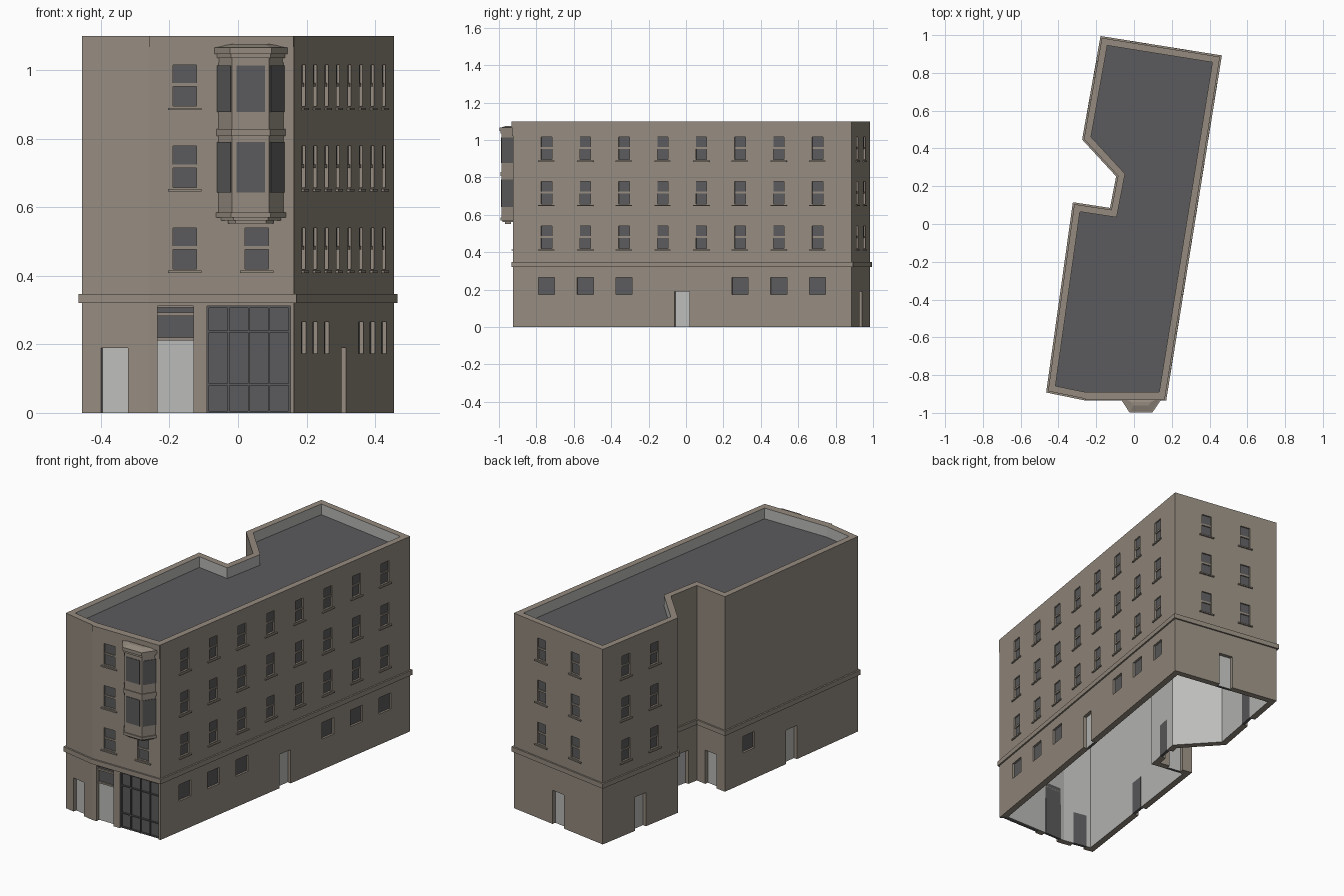
import bpy, bmesh
from mathutils import Matrix, Vector

if "Cube" in bpy.data.objects:
    bpy.data.objects.remove(bpy.data.objects["Cube"])


def material(name, col):
    m = bpy.data.materials.new(name)
    m.use_nodes = True
    m.diffuse_color = (*col, 1)
    m.node_tree.nodes["Principled BSDF"].inputs["Base Color"].default_value = (*col, 1)
    return m


STONE = material("brown stone", (0.30, 0.26, 0.215))
PALE = material("pale grey", (0.50, 0.50, 0.49))
DARK = material("dark grey", (0.105, 0.105, 0.11))
MATS = [STONE, PALE, DARK]
S, P, D = 0, 1, 2


def finish(bm, name):
    bmesh.ops.recalc_face_normals(bm, faces=bm.faces[:])
    me = bpy.data.meshes.new(name)
    bm.to_mesh(me)
    bm.free()
    for m in MATS:
        me.materials.append(m)
    ob = bpy.data.objects.new(name, me)
    bpy.context.collection.objects.link(ob)
    return ob


def offset(poly, d):
    """Move every side of a counter-clockwise outline inward by d."""
    out = []
    for i, p in enumerate(poly):
        a = (p - poly[i - 1]).normalized()
        b = (poly[(i + 1) % len(poly)] - p).normalized()
        na, nb = Vector((-a.y, a.x)), Vector((-b.y, b.x))
        out.append(p + (na + nb) * d / (1 + na.dot(nb)))
    return out


def loop(bm, poly, z):
    return [bm.verts.new((p.x, p.y, z)) for p in poly]


def ring(bm, poly, d0, d1, z0, z1, inner=S):
    """Hollow wall that follows the outline."""
    loops = [loop(bm, offset(poly, d), z)
             for d, z in ((d0, z0), (d0, z1), (d1, z1), (d1, z0))]
    n = len(poly)
    for k in range(4):
        a, b = loops[k], loops[(k + 1) % 4]
        for i in range(n):
            j = (i + 1) % n
            f = bm.faces.new((a[i], a[j], b[j], b[i]))
            f.material_index = inner if k == 2 else S


def prism(bm, poly, z0, z1, d0=0, d1=None, top=S, base=S):
    a = loop(bm, offset(poly, d0), z0)
    b = loop(bm, offset(poly, d0 if d1 is None else d1), z1)
    n = len(poly)
    bm.faces.new(a[::-1]).material_index = base
    bm.faces.new(b).material_index = top
    for i in range(n):
        j = (i + 1) % n
        bm.faces.new((a[i], a[j], b[j], b[i])).material_index = S


def frame(poly, i):
    """Local axes of one side: x along it, y inward, z up."""
    p, q = poly[i], poly[(i + 1) % len(poly)]
    t = (q - p).normalized()
    m = Matrix(((t.x, -t.y, 0, p.x), (t.y, t.x, 0, p.y), (0, 0, 1, 0), (0, 0, 0, 1)))
    return m, (q - p).length


def box(bm, m, x0, x1, y0, y1, z0, z1, mat=S, front=None):
    mid = Matrix.Translation(((x0 + x1) / 2, (y0 + y1) / 2, (z0 + z1) / 2))
    size = Matrix.Diagonal((x1 - x0, y1 - y0, z1 - z0, 1))
    vs = bmesh.ops.create_cube(bm, size=1, matrix=m @ mid @ size)["verts"]
    outward = -m.col[1].xyz
    for f in {f for v in vs for f in v.link_faces}:
        f.normal_update()
        f.material_index = front if front is not None and f.normal.dot(outward) > 0.9 else mat


# Outline of the building, counter-clockwise from the front left corner
PLAN = [Vector(p) for p in ((-0.455, -0.885), (-0.26, -0.925), (0.163, -0.925),
                            (0.455, 0.885), (-0.17, 0.985), (-0.265, 0.45),
                            (-0.085, 0.255), (-0.12, 0.075), (-0.316, 0.105))]
THICK = 0.035
FLOORS = (0.42, 0.658, 0.895)
cut, glass, sills, rails, doors = (bmesh.new() for _ in range(5))


def window(side, s, z, w=0.058, h=0.12):
    m, _ = frame(PLAN, side)
    a, b = s - w / 2, s + w / 2
    box(cut, m, a, b, -0.02, 0.014, z, z + h)
    box(glass, m, a, b, 0.011, 0.016, z, z + 0.06, D)
    box(glass, m, a, b, 0.008, 0.016, z + 0.06, z + h, D)
    box(rails, m, a, b, 0.004, 0.016, z + 0.057, z + 0.067)
    box(sills, m, a - 0.015, b + 0.015, -0.008, 0.004, z - 0.012, z - 0.005)


def low_window(side, s, w=0.088):
    m, _ = frame(PLAN, side)
    box(cut, m, s - w / 2, s + w / 2, -0.02, 0.016, 0.173, 0.265)
    box(glass, m, s - w / 2, s + w / 2, 0.012, 0.02, 0.173, 0.265, D)


def door(side, s, w=0.08, h=0.19):
    m, _ = frame(PLAN, side)
    box(cut, m, s - w / 2, s + w / 2, -0.02, THICK + 0.01, -0.02, h)
    box(doors, m, s - w / 2, s + w / 2, 0.02, THICK + 0.001, 0, h, D, front=P)


# Front: upper windows and left door
for z in FLOORS:
    window(1, 0.105, z, 0.068)
window(1, 0.315, FLOORS[0], 0.068)
door(0, 0.097)

# Long side: eight columns of windows, low windows and a door
length = frame(PLAN, 2)[1]
for k in range(8):
    s = (0.179 + 0.207 * k) / 1.81 * length
    for z in FLOORS:
        window(2, s, z)
    if k not in (3, 4):
        low_window(2, s)
door(2, 0.916)

# Back and short side: two columns of windows around a door
for side in (3, 4):
    length = frame(PLAN, side)[1]
    for f in (0.31, 0.69):
        for z in FLOORS:
            window(side, f * length, z)
    door(side, 0.5 * length)

# Recess and far side
for side, f in ((6, 0.45), (7, 0.5), (8, 0.5)):
    door(side, f * frame(PLAN, side)[1])
low_window(8, 0.18 * frame(PLAN, 8)[1])

# Street entrance with transom, and shop front with mullions
m, _ = frame(PLAN, 1)
box(cut, m, 0.025, 0.13, -0.02, THICK + 0.01, -0.02, 0.312)
box(doors, m, 0.025, 0.13, 0.022, THICK + 0.001, 0, 0.213, D, front=P)
box(glass, m, 0.025, 0.13, 0.022, THICK, 0.213, 0.312, D)
for z0, z1 in ((0.211, 0.22), (0.283, 0.293), (0.307, 0.313)):
    box(rails, m, 0.025, 0.13, 0.014, THICK, z0, z1)
box(cut, m, 0.17, 0.413, -0.02, 0.025, -0.02, 0.312)
box(glass, m, 0.17, 0.413, 0.018, 0.03, 0, 0.312, D)
for k in range(5):
    x = 0.17 + 0.0595 * k
    box(glass, m, x, x + 0.005, 0.008, 0.02, 0, 0.312, D)
for z in (0, 0.08, 0.235, 0.306):
    box(glass, m, 0.17, 0.413, 0.01, 0.02, z, z + 0.006, D)

# Walls with openings cut out
bm = bmesh.new()
ring(bm, PLAN, 0, THICK, 0, 1.1, inner=P)
walls = finish(bm, "walls")
cutter = finish(cut, "opening_cutter")
cutter.hide_render = True
mod = walls.modifiers.new("openings", "BOOLEAN")
mod.operation, mod.solver, mod.object = "DIFFERENCE", "EXACT", cutter
cut_mesh = bpy.data.meshes.new_from_object(
    walls.evaluated_get(bpy.context.evaluated_depsgraph_get()))
walls.modifiers.clear()
walls.data = cut_mesh
bpy.data.objects.remove(cutter)

for part, name in ((glass, "window_glass"), (sills, "window_sills"),
                   (rails, "window_rails"), (doors, "doors")):
    finish(part, name)

# Flat roof behind the parapet
bm = bmesh.new()
prism(bm, PLAN, 1.03, 1.04, THICK - 0.002, top=D, base=P)
finish(bm, "roof")

# String course and front fascia
bm = bmesh.new()
ring(bm, PLAN, -0.009, 0.004, 0.32, 0.347)
finish(bm, "string_course")
bm = bmesh.new()
box(bm, m, 0, 0.422, -0.004, 0.004, 1.022, 1.099)
box(bm, m, 0, 0.422, -0.007, 0.004, 1.068, 1.1)
finish(bm, "front_fascia")

# Bay window: body, mouldings and low hipped cap
BAY = [Vector(p) for p in ((-0.062, -0.918), (-0.017, -0.986),
                           (0.091, -0.986), (0.137, -0.918))]
bm = bmesh.new()
for z0, z1, d in ((0.584, 1.05, 0), (1.035, 1.047, -0.006), (1.047, 1.066, -0.012),
                  (0.807, 0.828, -0.005), (0.57, 0.585, -0.006),
                  (0.561, 0.57, 0.006), (0.552, 0.561, 0.018)):
    prism(bm, BAY, z0, z1, d)
prism(bm, BAY, 1.066, 1.076, -0.006, 0.025)
finish(bm, "bay_window")
bm = bmesh.new()
for side in range(3):
    m, length = frame(BAY, side)
    gap = 0.012 if side == 1 else 0.005
    for z0, z1 in ((0.643, 0.79), (0.878, 1.013)):
        box(bm, m, gap, length - gap, -0.003, 0.003, z0, z1, D)
finish(bm, "bay_glass")
